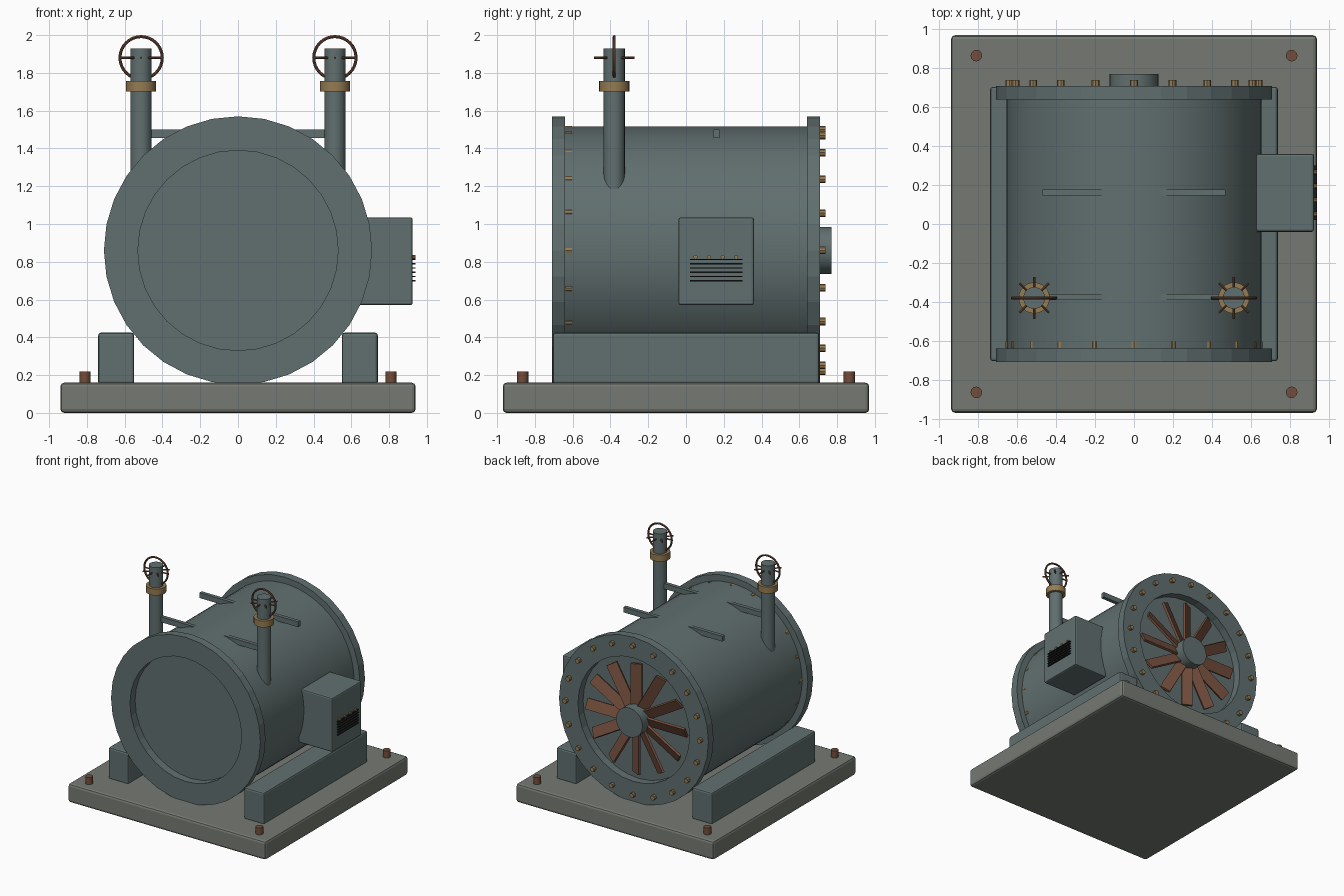
import bpy, bmesh, math
from mathutils import Matrix, Vector

cube = bpy.data.objects.get("Cube")
if cube:
    bpy.data.objects.remove(cube, do_unlink=True)


def material(name, r, g, b):
    m = bpy.data.materials.new(name)
    m.use_nodes = True
    m.diffuse_color = (r, g, b, 1)
    node = next(n for n in m.node_tree.nodes if n.type == 'BSDF_PRINCIPLED')
    node.inputs["Base Color"].default_value = (r, g, b, 1)
    return m


STEEL = material("painted_steel", 0.12, 0.16, 0.16)
STONE = material("concrete", 0.18, 0.195, 0.17)
RUST = material("rust", 0.17, 0.075, 0.045)
BRASS = material("brass", 0.3, 0.2, 0.085)
DARK = material("dark_slot", 0.01, 0.01, 0.01)

AXIS_Z = 0.86
TO_Y = Matrix.Rotation(math.pi / 2, 4, 'X')
TO_X = Matrix.Rotation(math.pi / 2, 4, 'Y')


def finish(name, bm, mat, smooth=False, bevel=0):
    bmesh.ops.recalc_face_normals(bm, faces=bm.faces)
    mesh = bpy.data.meshes.new(name)
    bm.to_mesh(mesh)
    bm.free()
    ob = bpy.data.objects.new(name, mesh)
    bpy.context.collection.objects.link(ob)
    mesh.materials.append(mat)
    if bevel:
        mod = ob.modifiers.new("bevel", 'BEVEL')
        mod.width, mod.segments = bevel, 2
    if smooth:
        bpy.ops.object.select_all(action='DESELECT')
        ob.select_set(True)
        bpy.context.view_layer.objects.active = ob
        bpy.ops.object.shade_smooth_by_angle(angle=math.radians(35))
    return ob


def box(name, lo, hi, mat, bevel=0):
    lo, hi = Vector(lo), Vector(hi)
    bm = bmesh.new()
    m = Matrix.Translation((lo + hi) / 2) @ Matrix.Diagonal((hi - lo).to_4d())
    m[3][3] = 1
    bmesh.ops.create_cube(bm, size=1, matrix=m)
    return finish(name, bm, mat, bevel=bevel)


def add_cyl(bm, centre, r, depth, rot=Matrix(), sides=32):
    bmesh.ops.create_cone(bm, cap_ends=True, segments=sides, radius1=r, radius2=r,
                          depth=depth, matrix=Matrix.Translation(centre) @ rot)


def cyl(name, centre, r, depth, mat, rot=Matrix(), sides=32, smooth=True):
    bm = bmesh.new()
    add_cyl(bm, centre, r, depth, rot, sides)
    return finish(name, bm, mat, smooth)


def revolve(name, profile, matrix, mat, sides, smooth):
    """Spin a closed (radius, height) profile around local z."""
    bm = bmesh.new()
    rings = []
    for i in range(sides):
        a = math.tau * i / sides
        rings.append([bm.verts.new(matrix @ Vector((r * math.cos(a), r * math.sin(a), h)))
                      for r, h in profile])
    n = len(profile)
    for i in range(sides):
        a, b = rings[i], rings[(i + 1) % sides]
        for j in range(n):
            k = (j + 1) % n
            bm.faces.new((a[j], b[j], b[k], a[k]))
    return finish(name, bm, mat, smooth)


# Base slab, side saddles and anchor bolts
box("base_slab", (-0.94, -0.97, 0), (0.94, 0.97, 0.16), STONE, 0.02)
for side, s in (("left", 1), ("right", -1)):
    box(side + "_saddle", (s * 0.645 - 0.095, -0.705, 0.15),
        (s * 0.645 + 0.095, 0.705, 0.425), STEEL, 0.015)
    for end, e in (("front", -1), ("back", 1)):
        cyl(f"{end}_{side}_anchor_bolt", (s * 0.81, e * 0.865, 0.185), 0.03, 0.07,
            RUST, sides=12)

# Drum with open ring flanges
cyl("drum", (0, 0, AXIS_Z), 0.655, 1.28, STEEL, TO_Y, 64)
for end, e in (("front", -1), ("back", 1)):
    place = Matrix.Translation((0, e * 0.675, AXIS_Z)) @ TO_Y
    revolve(end + "_flange", [(0.53, -0.035), (0.71, -0.035), (0.71, 0.035), (0.53, 0.035)],
            place, STEEL, 32, False)

# Flange bolt circles
for name, y in (("front_flange_bolts", -0.62), ("back_flange_bolts", 0.722)):
    bm = bmesh.new()
    for i in range(20):
        a = math.tau * i / 20
        add_cyl(bm, (0.64 * math.cos(a), y, AXIS_Z + 0.64 * math.sin(a)),
                0.02, 0.035, TO_Y, 8)
    finish(name, bm, BRASS)

# Fan hub and pitched blades
cyl("fan_hub", (0, 0.7, AXIS_Z), 0.125, 0.14, STEEL, TO_Y)
bm = bmesh.new()
for i in range(12):
    m = (Matrix.Translation((0, 0.672, AXIS_Z)) @ Matrix.Rotation(math.tau * i / 12, 4, 'Y')
         @ Matrix.Translation((0, 0, 0.285)) @ Matrix.Rotation(math.radians(25), 4, 'Z')
         @ Matrix.Diagonal((0.09, 0.02, 0.37, 1)))
    bmesh.ops.create_cube(bm, size=1, matrix=m)
finish("fan_blades", bm, RUST)

# Valve pipes with collars, handwheels and spokes, plus top ribs
for side, s in (("left", 1), ("right", -1)):
    x, y, wheel_z = s * 0.513, -0.38, 1.88
    cyl(side + "_valve_pipe", (x, y, 1.515), 0.056, 0.83, STEEL, sides=24)
    cyl(side + "_pipe_collar", (x, y, 1.73), 0.08, 0.056, BRASS, sides=24)
    tube = [(0.112 + 0.008 * math.cos(math.tau * k / 8), 0.008 * math.sin(math.tau * k / 8))
            for k in range(8)]
    revolve(side + "_handwheel", tube, Matrix.Translation((x, y, wheel_z)) @ TO_Y,
            RUST, 32, True)
    bm = bmesh.new()
    for i in range(4):
        add_cyl(bm, (x, y, wheel_z), 0.006, 0.215,
                Matrix.Rotation(math.tau * i / 8, 4, 'Z') @ TO_X, 8)
    finish(side + "_wheel_spokes", bm, RUST, True)
    for end, rib_y in (("front", -0.375), ("back", 0.162)):
        box(f"{end}_{side}_top_rib", (s * 0.295 - 0.175, rib_y - 0.016, 1.455),
            (s * 0.295 + 0.175, rib_y + 0.016, 1.5), STEEL)

# Control box with vent slots and indicator studs
box("control_box", (0.6, -0.04, 0.57), (0.925, 0.36, 1.035), STEEL, 0.012)
bm = bmesh.new()
for i in range(6):
    m = (Matrix.Translation((0.93, 0.16, 0.7 + 0.0225 * i))
         @ Matrix.Diagonal((0.018, 0.28, 0.007, 1)))
    bmesh.ops.create_cube(bm, size=1, matrix=m)
finish("vent_slots", bm, DARK)
bm = bmesh.new()
for i in range(4):
    add_cyl(bm, (0.93, 0.05 + 0.072 * i, 0.825), 0.011, 0.02, TO_X, 10)
finish("indicator_studs", bm, BRASS)
